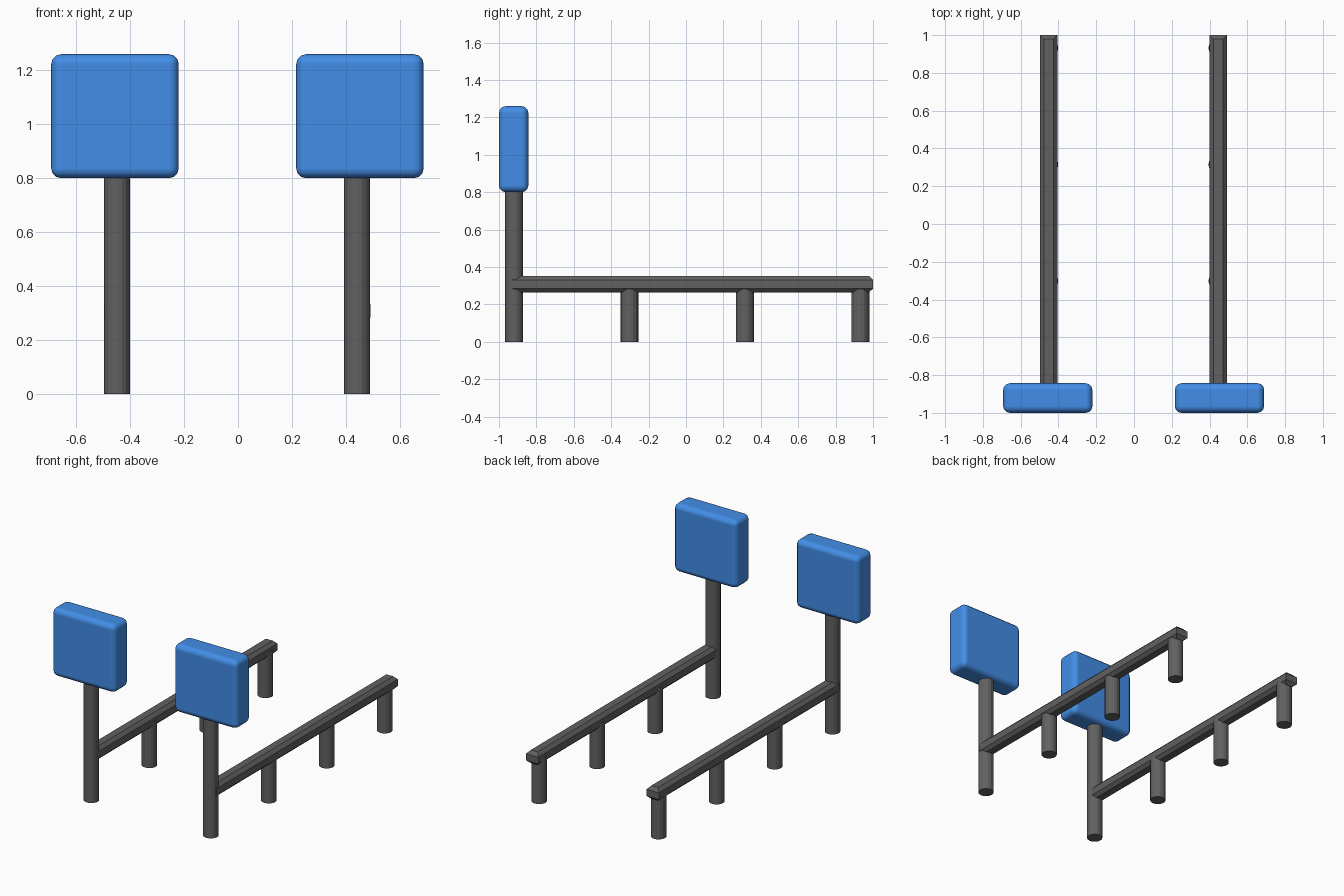
import bpy
import bmesh

if "Cube" in bpy.data.objects:
    bpy.data.objects.remove(bpy.data.objects["Cube"])


def material(name, color):
    m = bpy.data.materials.new(name)
    m.diffuse_color = color
    m.use_nodes = True
    m.node_tree.nodes["Principled BSDF"].inputs["Base Color"].default_value = m.diffuse_color
    return m


def finish(bm, name, mat):
    bmesh.ops.recalc_face_normals(bm, faces=bm.faces)
    me = bpy.data.meshes.new(name)
    bm.to_mesh(me)
    bm.free()
    me.materials.append(mat)
    ob = bpy.data.objects.new(name, me)
    bpy.context.collection.objects.link(ob)
    return ob


def post(name, x, y, height, mat, r=0.048):
    bm = bmesh.new()
    bmesh.ops.create_cone(bm, cap_ends=True, segments=16,
                          radius1=r, radius2=r, depth=height)
    bmesh.ops.translate(bm, verts=bm.verts, vec=(x, y, height / 2))
    return finish(bm, name, mat)


def box(bm, lo, hi):
    bmesh.ops.create_cube(bm, size=1)
    for v in bm.verts:
        for i in range(3):
            v.co[i] = hi[i] if v.co[i] > 0 else lo[i]


def rail(name, x, mat):
    # bar with chamfered horizontal edges, made of stacked outlines
    bm = bmesh.new()
    rings = []
    for z, inset in ((0.265, 0.021), (0.285, 0), (0.331, 0), (0.353, 0.021)):
        x0, x1 = x - 0.046 + inset, x + 0.046 - inset
        y0, y1 = -0.93 + inset, 1.0 - inset
        rings.append([bm.verts.new((a, b, z)) for a, b in
                      ((x0, y0), (x1, y0), (x1, y1), (x0, y1))])
    for low, up in zip(rings, rings[1:]):
        for i in range(4):
            j = (i + 1) % 4
            bm.faces.new((low[i], low[j], up[j], up[i]))
    bm.faces.new(rings[0])
    bm.faces.new(rings[-1])
    return finish(bm, name, mat)


def pad(name, x, mat):
    # rounded cushion block on top of the tall post
    bm = bmesh.new()
    box(bm, (x - 0.2365, -1.0, 0.80), (x + 0.2365, -0.843, 1.26))
    ob = finish(bm, name, mat)
    bev = ob.modifiers.new("rounding", 'BEVEL')
    bev.width = 0.036
    bev.segments = 3
    for p in ob.data.polygons:
        p.use_smooth = True
    bev.harden_normals = True
    return ob


grey = material("dark_metal", (0.12, 0.12, 0.12, 1))
blue = material("blue_padding", (0.055, 0.27, 0.80, 1))

# side, post x, rail x, pad x
for side, px, rx, cx in (("left", -0.449, -0.452, -0.4565),
                         ("right", 0.442, 0.446, 0.4525)):
    post(side + "_tall_post", px, -0.919, 0.83, grey)
    for i in range(3):
        post(f"{side}_short_post_{i + 1}", px, -0.302 + 0.617 * i, 0.31, grey)
    rail(side + "_rail", rx, grey)
    pad(side + "_pad", cx, blue)
